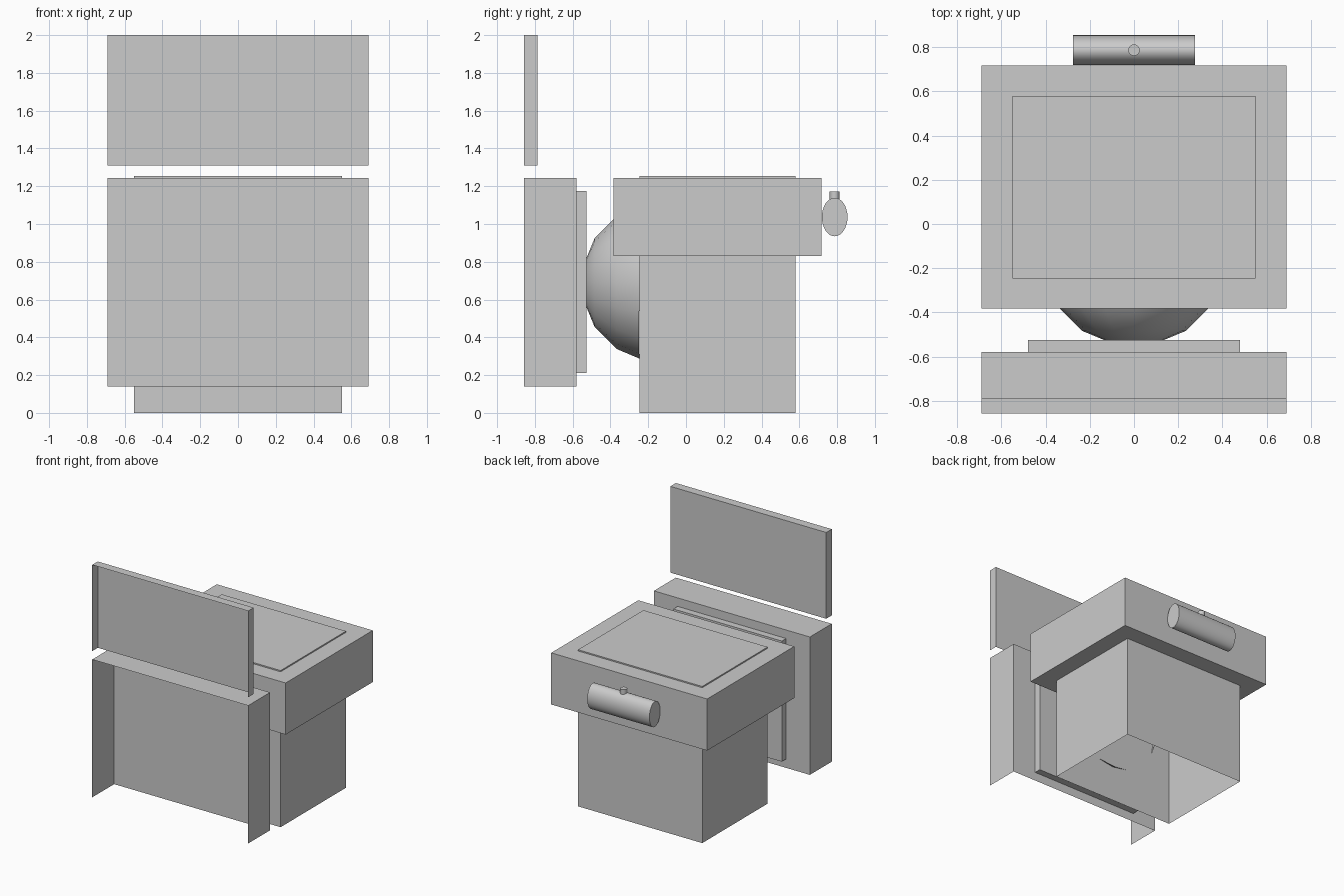
import bpy, bmesh, math
from mathutils import Vector

if "Cube" in bpy.data.objects:
    bpy.data.objects.remove(bpy.data.objects["Cube"])

grey = bpy.data.materials.new("light_grey")
grey.diffuse_color = (0.6, 0.6, 0.6, 1)
grey.use_nodes = True
grey.node_tree.nodes["Principled BSDF"].inputs["Base Color"].default_value = grey.diffuse_color


def finish(name, bm, smooth=False):
    mesh = bpy.data.meshes.new(name)
    bm.to_mesh(mesh)
    bm.free()
    mesh.materials.append(grey)
    obj = bpy.data.objects.new(name, mesh)
    bpy.context.collection.objects.link(obj)
    if smooth:
        bpy.ops.object.select_all(action='DESELECT')
        obj.select_set(True)
        bpy.context.view_layer.objects.active = obj
        bpy.ops.object.shade_smooth_by_angle(angle=math.radians(40))
    return obj


def box(name, half_x, y0, y1, z0, z1, open_sides=()):
    """Box centred on x; faces pointing along open_sides are left out."""
    bm = bmesh.new()
    bmesh.ops.create_cube(bm, size=1)
    for v in bm.verts:
        v.co = (v.co.x * 2 * half_x, y0 + (v.co.y + 0.5) * (y1 - y0),
                z0 + (v.co.z + 0.5) * (z1 - z0))
    bm.normal_update()
    gone = [f for f in bm.faces
            if any(f.normal.dot(Vector(d)) > 0.9 for d in open_sides)]
    bmesh.ops.delete(bm, geom=gone, context='FACES')
    return finish(name, bm)


def cylinder(name, centre, radii, axis, half_len, sides=32):
    """Closed cylinder along x or z with an elliptical section."""
    bm = bmesh.new()
    bmesh.ops.create_cone(bm, cap_ends=True, segments=sides, radius1=1,
                          radius2=1, depth=2)
    for v in bm.verts:
        a, b, c = v.co.x * radii[0], v.co.y * radii[1], v.co.z * half_len
        v.co = Vector(centre) + Vector((c, a, b) if axis == 'x' else (a, b, c))
    return finish(name, bm, True)


FRONT, DOWN = (0, -1, 0), (0, 0, -1)

# Front shells, open at the front and underneath
box("front_shell", 0.69, -0.857, -0.58, 0.14, 1.243, (FRONT, DOWN))
box("upper_panel", 0.69, -0.857, -0.787, 1.31, 2.0, (FRONT, DOWN))
box("back_plate", 0.48, -0.58, -0.526, 0.21, 1.175)

# Hollow pedestal that rises through the wide body
box("pedestal", 0.55, -0.247, 0.58, 0.0, 1.253, (DOWN,))
box("wide_body", 0.69, -0.383, 0.718, 0.83, 1.243)

# Rear handle with its knob
cylinder("rear_handle", (0, 0.787, 1.037), (0.068, 0.102), 'x', 0.275)
cylinder("handle_knob", (0, 0.787, 1.145), (0.026, 0.026), 'z', 0.026, 16)

# Round dome between back plate and pedestal, with a ragged rim
bm = bmesh.new()
R, CY, CZ, N = 0.423, -0.132, 0.69, 16
rings = []
for tilt in (11.25, 33.75, 56.25, 74):
    ring = []
    for i in range(N):
        t = math.radians(tilt + (4 if tilt == 74 and i % 4 == 0 else 0))
        a = 2 * math.pi * i / N
        ring.append(bm.verts.new((R * math.sin(t) * math.cos(a),
                                  CY - R * math.cos(t),
                                  CZ + R * math.sin(t) * math.sin(a))))
    rings.append(ring)
bm.faces.new(rings[0])
for inner, outer in zip(rings, rings[1:]):
    for i in range(N):
        j = (i + 1) % N
        bm.faces.new((inner[i], outer[i], outer[j], inner[j]))
bmesh.ops.recalc_face_normals(bm, faces=bm.faces)
if min(bm.faces, key=lambda f: f.calc_center_median().y).normal.y > 0:
    bmesh.ops.reverse_faces(bm, faces=bm.faces)
finish("dome", bm, True)
